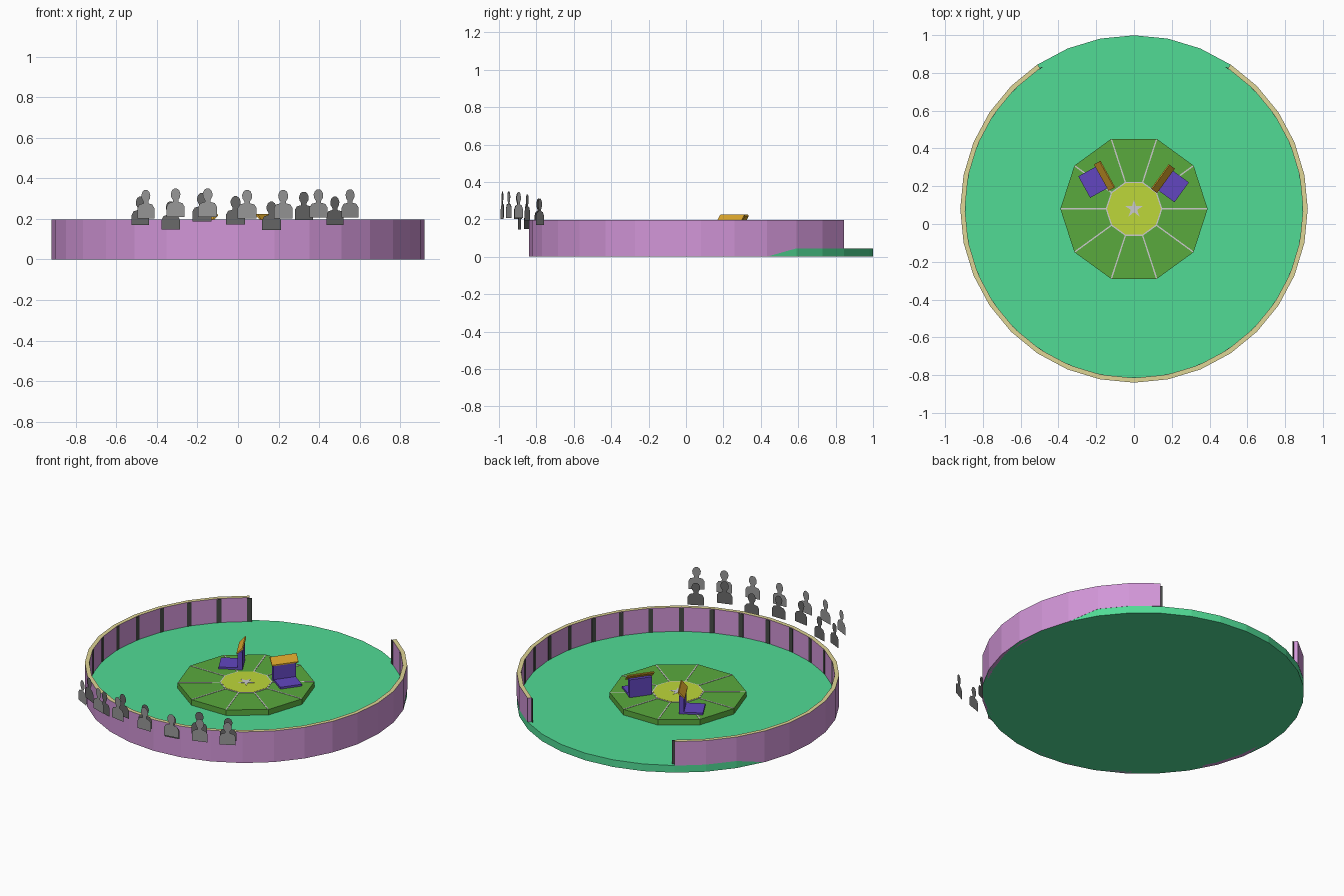
import bpy, bmesh
from math import sin, cos, pi, radians, sqrt, asin
from mathutils import Matrix, Vector

if "Cube" in bpy.data.objects:
    bpy.data.objects.remove(bpy.data.objects["Cube"])

CY = 0.08          # arena centre on y
R, SIDES = 0.92, 32
FLOOR, STAGE, TOP = 0.045, 0.08, 0.196


def mat(name, rgb):
    m = bpy.data.materials.new(name)
    m.diffuse_color = [(c / 255) ** 2.2 for c in rgb] + [1]
    m.use_nodes = True
    m.node_tree.nodes["Principled BSDF"].inputs["Base Color"].default_value = m.diffuse_color
    return m


GREEN = mat("floor_green", (82, 218, 148))
GRASS = mat("stage_green", (90, 168, 64))
LIME = mat("lime", (188, 214, 60))
PINK = mat("wall_pink", (208, 148, 214))
TAN = mat("rim_tan", (222, 212, 148))
PURPLE = mat("purple", (98, 72, 190))
ORANGE = mat("orange", (218, 164, 48))
DARK = mat("dark_strip", (72, 76, 72))
LINE = mat("line_grey", (190, 190, 190))
GREY1 = mat("crowd_light", (150, 150, 150))
GREY2 = mat("crowd_dark", (104, 104, 104))


def finish(bm, name, *mats):
    bmesh.ops.recalc_face_normals(bm, faces=bm.faces)
    me = bpy.data.meshes.new(name)
    bm.to_mesh(me)
    bm.free()
    for m in mats:
        me.materials.append(m)
    ob = bpy.data.objects.new(name, me)
    bpy.context.collection.objects.link(ob)
    return ob


def prism(bm, pts, z0, z1):
    """Extrude a flat outline from z0 to z1."""
    f = bm.faces.new([bm.verts.new((x, y, z0)) for x, y in pts])
    ext = bmesh.ops.extrude_face_region(bm, geom=[f], use_keep_orig=True)
    for v in ext["geom"]:
        if isinstance(v, bmesh.types.BMVert):
            v.co.z = z1


def polar(r, a):
    return (r * cos(a), CY + r * sin(a))


def ngon(r, n, a0=0):
    return [polar(r, a0 + 2 * pi * i / n) for i in range(n)]


def slab(name, pts, z0, z1, m):
    bm = bmesh.new()
    prism(bm, pts, z0, z1)
    return finish(bm, name, m)


def box(bm, size, centre, matrix=Matrix()):
    bmesh.ops.create_cube(bm, size=1, matrix=matrix @ Matrix.Translation(centre)
                          @ Matrix.Diagonal((*size, 1)))


# Floor disc
slab("arena_floor", ngon(R - 0.001, SIDES, pi / 2), 0, FLOOR, GREEN)

# Curved wall with a gap at the back; the ends sit on the floor slab
bm = bmesh.new()
step = 2 * pi / SIDES
rings = []
for i in range(3, SIDES - 2):
    a = pi / 2 + i * step
    z0 = FLOOR if i < 6 or i > SIDES - 6 else 0
    rings.append([bm.verts.new((*polar(r, a), z)) for r, z in
                  ((R, z0), (R, TOP), (R - 0.025, TOP), (R - 0.025, z0))])
for p, q in zip(rings, rings[1:]):
    for k in range(4):
        f = bm.faces.new((p[k], p[(k + 1) % 4], q[(k + 1) % 4], q[k]))
        f.material_index = 1 if k == 1 else 0
bm.faces.new(rings[0])
bm.faces.new(rings[-1])
finish(bm, "arena_wall", PINK, TAN)

# Dark strips over the inner wall joints
bm = bmesh.new()
for i in range(3, SIDES - 2):
    box(bm, (0.004, 0.028, TOP - FLOOR - 0.004), (R - 0.026, 0, (TOP + FLOOR) / 2 - 0.002),
        Matrix.Translation((0, CY, 0)) @ Matrix.Rotation(pi / 2 + i * step, 4, 'Z'))
finish(bm, "wall_strips", DARK)

# Ten-sided stage with centre plate, outline, spokes and star
slab("stage", ngon(0.39, 10), FLOOR, STAGE, GRASS)
slab("stage_plate_border", ngon(0.15, 10), STAGE, STAGE + 0.002, LINE)
slab("stage_plate", ngon(0.143, 10), STAGE, STAGE + 0.003, LIME)
bm = bmesh.new()
for i in range(10):
    box(bm, (0.24, 0.007, 0.002), (0.267, 0, STAGE + 0.001),
        Matrix.Translation((0, CY, 0)) @ Matrix.Rotation(i * pi / 5, 4, 'Z'))
finish(bm, "stage_spokes", LINE)
star = [polar(0.05 if i % 2 == 0 else 0.018, pi / 2 + i * pi / 5) for i in range(10)]
slab("stage_star", star, STAGE, STAGE + 0.004, LINE)


# Lecterns: local +x points to the standing mat
def lectern(side, x, y, angle):
    M = Matrix.Translation((x, y, 0)) @ Matrix.Rotation(radians(angle), 4, 'Z')
    bm = bmesh.new()
    box(bm, (0.028, 0.135, 0.112), (0, 0, STAGE + 0.056), M)
    finish(bm, side + "_lectern_panel", PURPLE)
    bm = bmesh.new()
    box(bm, (0.11, 0.13, 0.012), (0.068, 0, STAGE + 0.006), M)
    finish(bm, side + "_lectern_mat", PURPLE)
    bm = bmesh.new()
    profile = ((0.02, 0.18), (0.02, 0.187), (-0.014, 0.225), (-0.02, 0.222), (-0.02, 0.215))
    ends = [[bm.verts.new(M @ Vector((px, s, pz))) for px, pz in profile]
            for s in (-0.08, 0.08)]
    for e in ends:
        bm.faces.new(e)
    for k in range(5):
        j = (k + 1) % 5
        bm.faces.new((ends[0][k], ends[0][j], ends[1][j], ends[1][k]))
    finish(bm, side + "_lectern_top", ORANGE)


lectern("left", -0.156, 0.255, 209)
lectern("right", 0.153, 0.24, -36)

# Crowd: flat head-and-shoulders cut-outs in two curved rows
half = [(0.047, 0), (0.047, 0.05), (0.036, 0.068), (0.014, 0.074), (0.014, 0.084),
        (0.023, 0.098), (0.025, 0.115), (0.018, 0.132), (0.007, 0.14)]
outline = half + [(-x, z) for x, z in reversed(half)]


def crowd_row(name, m, spots, cx, cy, r):
    for n, (x, z) in enumerate(spots, 1):
        y = cy - sqrt(r * r - (x - cx) ** 2)
        M = Matrix.Translation((x, y, z)) @ Matrix.Rotation(asin((x - cx) / 1.1), 4, 'Z')
        bm = bmesh.new()
        bm.faces.new([bm.verts.new(M @ Vector((px, 0, pz))) for px, pz in outline])
        finish(bm, f"{name}_{n}", m)


crowd_row("back_spectator", GREY1,
          [(-0.455, 0.203), (-0.308, 0.21), (-0.15, 0.21), (0.045, 0.203),
           (0.223, 0.203), (0.397, 0.206), (0.553, 0.206)], 0.045, 0.335, 1.33)
crowd_row("front_spectator", GREY2,
          [(-0.482, 0.17), (-0.332, 0.147), (-0.178, 0.188), (-0.012, 0.172),
           (0.165, 0.145), (0.325, 0.194), (0.478, 0.17)], -0.01, 0.115, 1.02)
